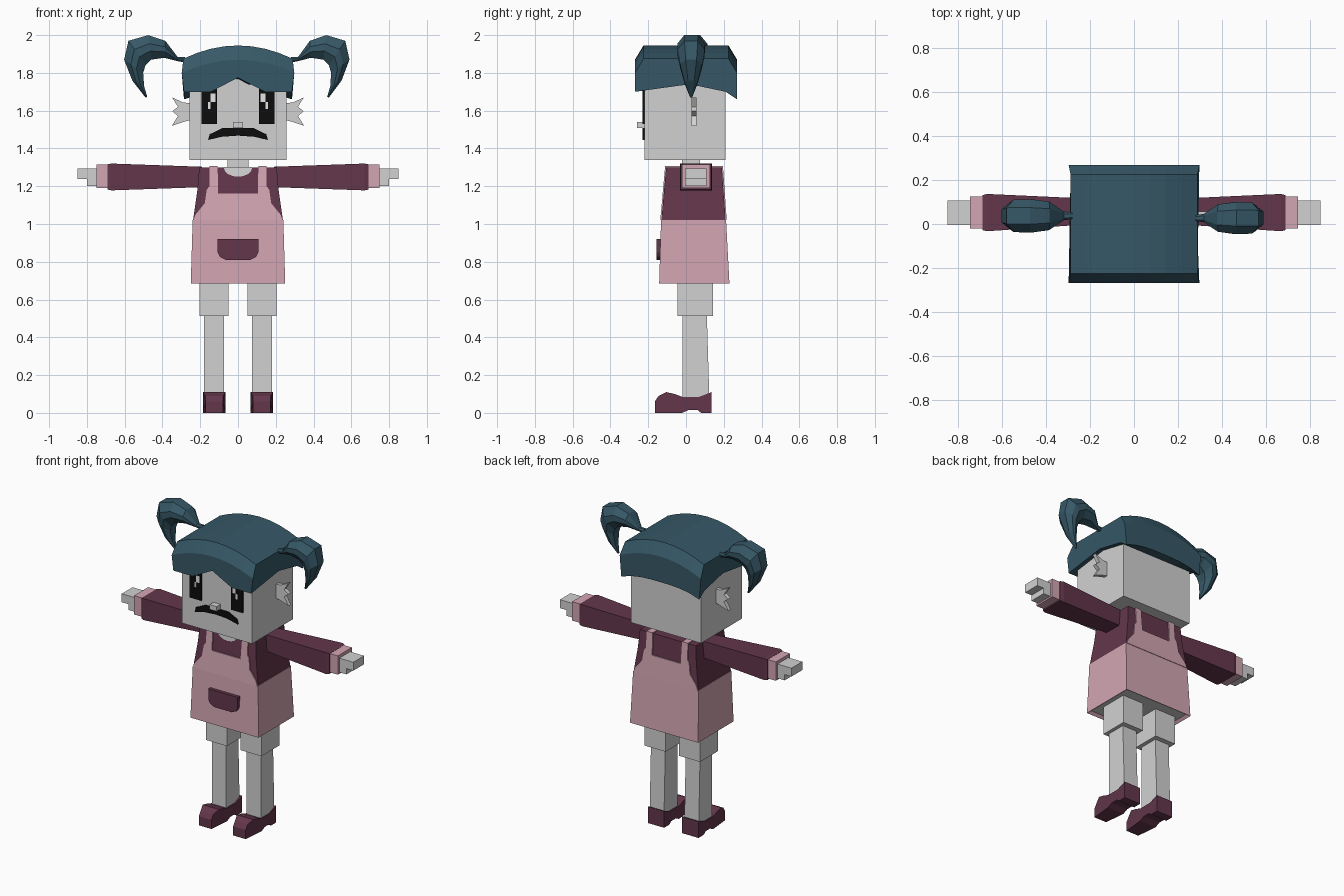
import bpy, bmesh, math
from mathutils import Vector

default_cube = bpy.data.objects.get("Cube")
if default_cube:
    bpy.data.objects.remove(default_cube, do_unlink=True)


def material(name, rgb):
    mat = bpy.data.materials.new(name)
    mat.use_nodes = True
    colour = (*rgb, 1)
    mat.diffuse_color = colour
    shader = mat.node_tree.nodes["Principled BSDF"]
    shader.inputs["Base Color"].default_value = colour
    shader.inputs["Roughness"].default_value = 0.9
    return mat


SKIN = material("pale_grey_skin", (0.64, 0.64, 0.64))
PINK = material("dusty_pink_cloth", (0.65, 0.38, 0.45))
PLUM = material("plum_cloth", (0.125, 0.037, 0.07))
TEAL = material("dark_teal_hair", (0.037, 0.097, 0.135))
BLACK = material("black_paint", (0.004, 0.004, 0.004))
WHITE = material("white_glint", (0.85, 0.85, 0.85))


def finish(name, bm, *mats):
    bmesh.ops.recalc_face_normals(bm, faces=bm.faces[:])
    mesh = bpy.data.meshes.new(name)
    bm.to_mesh(mesh)
    bm.free()
    for mat in mats:
        mesh.materials.append(mat)
    obj = bpy.data.objects.new(name, mesh)
    bpy.context.scene.collection.objects.link(obj)
    return obj


def loft_mesh(rings):
    """Skin a row of equal-sized rings of points and cap both ends."""
    bm = bmesh.new()
    rows = [[bm.verts.new(p) for p in ring] for ring in rings]
    count = len(rows[0])
    for a, b in zip(rows, rows[1:]):
        for i in range(count):
            j = (i + 1) % count
            bm.faces.new((a[i], a[j], b[j], b[i]))
    bm.faces.new(rows[0])
    bm.faces.new(rows[-1])
    bmesh.ops.recalc_face_normals(bm, faces=bm.faces[:])
    return bm


def loft(name, rings, mat):
    return finish(name, loft_mesh(rings), mat)


def rect_z(z, x0, x1, y0, y1):
    return [(x0, y0, z), (x1, y0, z), (x1, y1, z), (x0, y1, z)]


def rect_x(x, y0, y1, z0, z1):
    return [(x, y0, z0), (x, y1, z0), (x, y1, z1), (x, y0, z1)]


def box(name, x, y, z, mat):
    return loft(name, [rect_z(h, *x, *y) for h in z], mat)


def plate(name, outline, y, thick, mat, slope=0):
    """Extrude an x-z outline along y; slope leans it to follow the torso."""
    def ring(offset):
        return [(x, y + offset + slope * (1.3 - z), z) for x, z in outline]
    return loft(name, [ring(0), ring(thick)], mat)


def rect(x0, x1, z0, z1):
    return [(x0, z0), (x1, z0), (x1, z1), (x0, z1)]


def mirrored(half):
    """Complete an outline given from the centre line out along +x."""
    return half + [(-x, z) for x, z in reversed(half) if x > 0]


# Head and neck
box("head", (-0.258, 0.258), (-0.22, 0.21), (1.34, 1.8), SKIN)
box("neck", (-0.055, 0.055), (-0.02, 0.075), (1.27, 1.36), SKIN)
box("nose", (-0.026, 0.026), (-0.26, -0.21), (1.508, 1.54), SKIN)
moustache = [(0, 1.507), (0.085, 1.507), (0.15, 1.475), (0.158, 1.445),
             (0.085, 1.462), (0, 1.468)]
plate("moustache", mirrored(moustache), -0.22, -0.009, BLACK)

# Hair cap: an arched section carried across the head
hair_rings = []
for step in range(-4, 5):
    t = step / 4
    arch = 0.07 * (1 - t * t)
    fringe = 1.7 + 0.075 * max(0, 1 - abs(t) * 2)
    nape = 1.7 - 0.04 * abs(t) ** 3
    wide, low = 0.298 * t, 0.286 * t
    hair_rings.append([
        (low, -0.27, fringe), (wide, -0.27, 1.8 + arch),
        (wide * 0.97, -0.225, 1.875 + arch), (wide * 0.97, 0.225, 1.875 + arch),
        (wide, 0.27, 1.8 + arch), (low, 0.27, nape),
        (low, 0.21, 1.7), (low, 0.02, 1.74)])
loft("hair_cap", hair_rings, TEAL)


def pigtail(name, side, scale, y_mid):
    # outer x, outer z, inner x, inner z, half depth
    path = [(0.28, 1.885, 0.28, 1.855, 0.015), (0.32, 1.885, 0.32, 1.862, 0.02),
            (0.385, 1.97, 0.39, 1.88, 0.065), (0.475, 2.0, 0.46, 1.87, 0.076),
            (0.58, 1.97, 0.49, 1.84, 0.074), (0.603, 1.87, 0.502, 1.8, 0.06),
            (0.56, 1.76, 0.497, 1.73, 0.035), (0.49, 1.67, 0.48, 1.672, 0.006)]
    rings = []
    for ox, oz, ix, iz, depth in path:
        outer, inner = Vector((ox, 0, oz)), Vector((ix, 0, iz))
        ring = []
        for along, across in ((0, -0.5), (0.35, -1), (0.65, -1), (1, -0.5),
                              (1, 0.5), (0.65, 1), (0.35, 1), (0, 0.5)):
            p = outer.lerp(inner, along)
            x = 0.28 + (p.x - 0.28) * scale
            ring.append((side * x, y_mid + across * depth * scale, p.z))
        rings.append(ring)
    loft(name, rings, TEAL)


pigtail("right_pigtail", -1, 1, 0.037)
pigtail("left_pigtail", 1, 0.96, 0.027)

# Torso, with a grey scoop at the neckline
loft("torso", [rect_z(1.02, -0.238, 0.238, -0.13, 0.21),
               rect_z(1.18, -0.215, 0.215, -0.116, 0.198),
               rect_z(1.3, -0.205, 0.205, -0.105, 0.19)], PLUM)
scoop = [(0.075 * math.cos(a), 1.3 - 0.05 * math.sin(a))
         for a in [math.pi * i / 8 for i in range(9)]]
plate("neckline", scoop, -0.105, -0.004, SKIN, -0.09)
box("neckline_top", (-0.075, 0.075), (-0.108, 0.08), (1.29, 1.303), SKIN)

# Skirt, hollowed underneath to show the grey hips
skirt = loft_mesh([rect_z(0.685, -0.25, 0.25, -0.142, 0.23),
                   rect_z(1.022, -0.24, 0.24, -0.132, 0.212)])
skirt.normal_update()
base = [f for f in skirt.faces if f.normal.z < -0.9]
bmesh.ops.inset_region(skirt, faces=base, thickness=0.025, depth=-0.015)
for face in base:
    face.material_index = 1
finish("skirt", skirt, PINK, SKIN)

# Apron bib front and back, joined by shoulder straps
bib = mirrored([(0, 1.162), (0.105, 1.162), (0.108, 1.306), (0.152, 1.306),
                (0.152, 1.2), (0.166, 1.18), (0.176, 1.11), (0.2, 1.08),
                (0.225, 1.05), (0.236, 1.02), (0, 1.02)])
plate("bib_front", bib, -0.105, -0.006, PINK, -0.09)
plate("bib_back", bib, 0.19, 0.006, PINK, 0.07)
pocket = mirrored([(0, 0.92), (0.108, 0.92), (0.108, 0.85), (0.095, 0.825),
                   (0.065, 0.81), (0, 0.81)])
plate("pocket", pocket, -0.13, -0.027, PLUM)

ear = [(0.25, 1.64), (0.29, 1.643), (0.348, 1.67), (0.318, 1.62),
       (0.348, 1.597), (0.318, 1.572), (0.35, 1.52), (0.29, 1.54), (0.25, 1.55)]
shoe = [(-0.165, 0), (-0.165, 0.06), (-0.145, 0.09), (-0.105, 0.11),
        (-0.06, 0.1), (-0.02, 0.085), (0.07, 0.085), (0.135, 0.11),
        (0.135, 0), (0.08, 0), (0.06, 0.016), (0.015, 0.016), (-0.02, 0)]

for side, label in ((-1, "right_"), (1, "left_")):
    def pair(*values):
        return [side * v for v in values]

    # Eyes with stepped glints, and jagged ears
    plate(label + "eye", rect(*pair(0.11, 0.194), 1.53, 1.72), -0.22, -0.009, BLACK)
    plate(label + "glint", rect(*pair(0.12, 0.145), 1.645, 1.69), -0.227, -0.004, WHITE)
    plate(label + "small_glint", rect(*pair(0.145, 0.158), 1.61, 1.645),
          -0.227, -0.004, WHITE)
    plate(label + "ear", [(side * x, z) for x, z in ear], 0.03, 0.026, SKIN)
    box(label + "strap", pair(0.108, 0.152), (-0.111, 0.196), (1.29, 1.306), PINK)

    # Arm: flared sleeve, cuff, palm and fingers
    loft(label + "sleeve", [rect_x(side * x, *r) for x, *r in (
        (0.19, 0, 0.115, 1.195, 1.303), (0.67, -0.033, 0.137, 1.178, 1.32),
        (0.69, -0.028, 0.132, 1.182, 1.316))], PLUM)
    box(label + "cuff", pair(0.68, 0.748), (-0.021, 0.126), (1.19, 1.315), PINK)
    box(label + "palm", pair(0.74, 0.8), (-0.005, 0.108), (1.2, 1.294), SKIN)
    box(label + "fingers", pair(0.79, 0.85), (-0.005, 0.108), (1.238, 1.294), SKIN)

    # Leg and shoe
    box(label + "thigh", pair(0.05, 0.203), (-0.045, 0.143), (0.512, 0.72), SKIN)
    loft(label + "shin", [rect_z(0.06, *pair(0.075, 0.18), -0.018, 0.124),
                          rect_z(0.53, *pair(0.075, 0.18), -0.018, 0.11)], SKIN)
    shoe_rings = []
    for edge in (-1, 1):
        shoe_rings.append([
            (side * 0.126 + edge * (0.046 if y < -0.14 else 0.06), y, z)
            for y, z in shoe])
    loft(label + "shoe", shoe_rings, PLUM)
